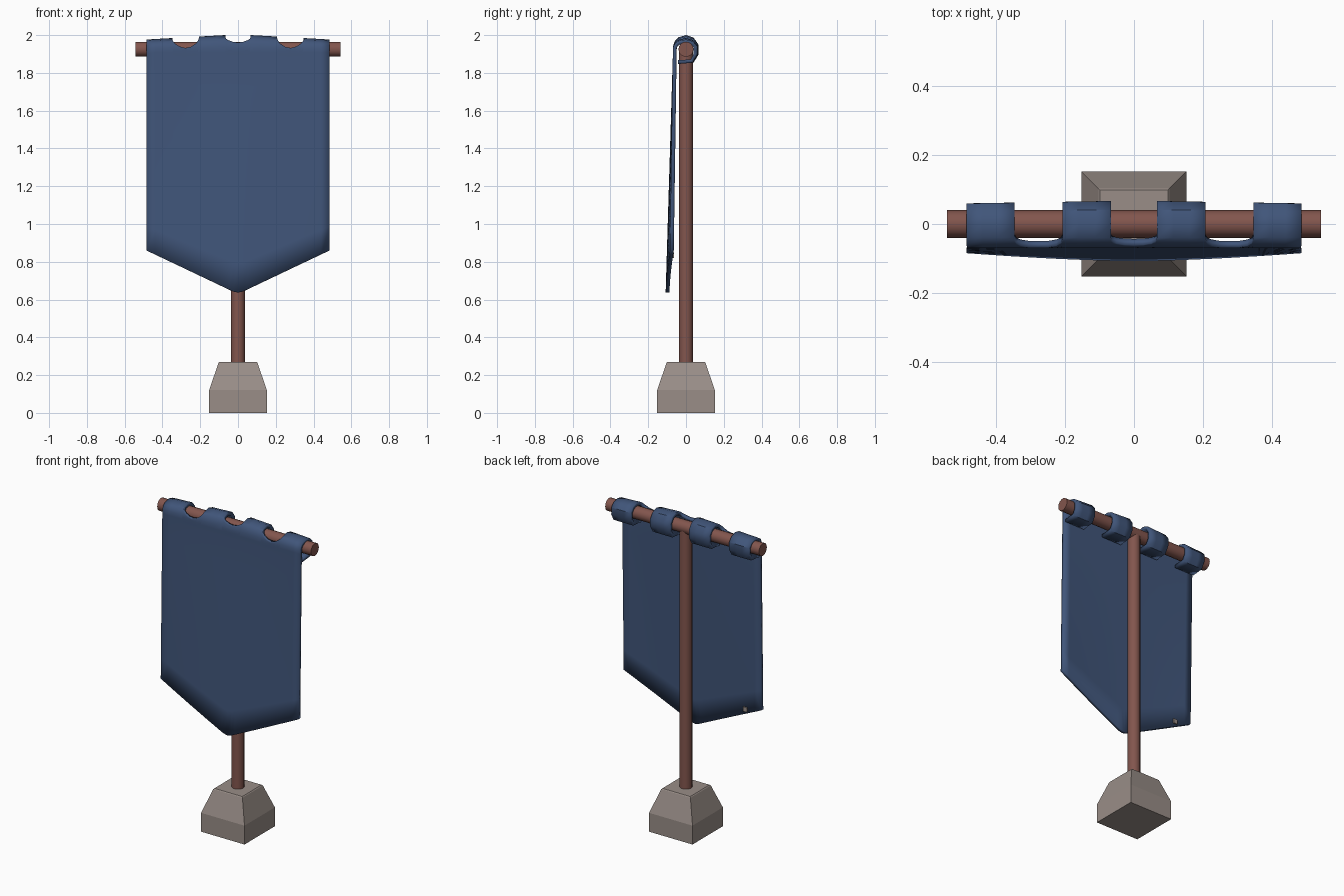
import bpy, bmesh, math

if "Cube" in bpy.data.objects:
    bpy.data.objects.remove(bpy.data.objects["Cube"])

def material(name, rgb):
    m = bpy.data.materials.new(name)
    m.diffuse_color = (*rgb, 1)
    m.use_nodes = True
    m.node_tree.nodes["Principled BSDF"].inputs["Base Color"].default_value = m.diffuse_color
    return m

WOOD = material("reddish wood", (0.225, 0.092, 0.075))
CLOTH = material("navy cloth", (0.052, 0.092, 0.195))
STONE = material("warm grey stone", (0.32, 0.27, 0.245))

def finish(ob, mat, angle=None):
    ob.data.materials.append(mat)
    if angle:
        bpy.ops.object.select_all(action='DESELECT')
        ob.select_set(True)
        bpy.context.view_layer.objects.active = ob
        bpy.ops.object.shade_smooth_by_angle(angle=math.radians(angle))

def mesh_object(name, verts, faces):
    me = bpy.data.meshes.new(name)
    me.from_pydata(verts, [], faces)
    bm = bmesh.new()
    bm.from_mesh(me)
    bmesh.ops.recalc_face_normals(bm, faces=bm.faces)
    bm.to_mesh(me)
    bm.free()
    ob = bpy.data.objects.new(name, me)
    bpy.context.collection.objects.link(ob)
    return ob

def rod(name, radius, length, loc, rot=(0, 0, 0)):
    bpy.ops.mesh.primitive_cylinder_add(vertices=14, radius=radius, depth=length, location=loc, rotation=rot)
    ob = bpy.context.object
    ob.name = name
    finish(ob, WOOD, 40)

# Stone base: square rings, tapered above the plinth
verts, faces = [], []
for half, z in ((0.153, 0), (0.153, 0.12), (0.103, 0.265), (0.098, 0.27)):
    verts += [(sx * half, sy * half, z) for sx, sy in ((-1, -1), (1, -1), (1, 1), (-1, 1))]
for r in range(3):
    for i in range(4):
        j = (i + 1) % 4
        faces.append((r*4 + i, r*4 + j, r*4 + 4 + j, r*4 + 4 + i))
faces += [(3, 2, 1, 0), (12, 13, 14, 15)]
finish(mesh_object("stone_base", verts, faces), STONE)

# Upright pole and crossbar
rod("pole", 0.037, 1.67, (0, 0, 1.085))
rod("crossbar", 0.04, 1.084, (0, 0, 1.925), (0, math.pi / 2, 0))

# Banner cloth: columns across x, pointed hem, scalloped top, loops over the bar
FRONT = [(-0.06, 1.88), (-0.06, 1.935), (-0.05, 1.965), (-0.035, 1.98)]
LOOP = [(0, 1.99), (0.035, 1.978), (0.057, 1.945), (0.057, 1.9), (0.035, 1.863), (-0.042, 1.857)]
W = 0.485

def along(t):
    i = min(int(t), 2)
    f = t - i
    return tuple(a + (b - a) * f for a, b in zip(FRONT[i], FRONT[i + 1]))

def place(x, y, z):
    # outer loops are a little tighter than the inner ones
    k = max(0, (abs(x) - 0.07) / (W - 0.07))
    if z > 1.925:
        z = 1.925 + (z - 1.925) * (1 - 0.36 * k)
    if y > 0:
        y *= 1 - 0.12 * k
    return (x, y, z)

columns = []          # (x, top limit along FRONT, is the next strip a loop)
edges = [-W, -0.347, -0.207, -0.067, 0.067, 0.207, 0.347, W]
for n in range(7):
    a, b = edges[n], edges[n + 1]
    if n % 2 == 0:
        columns += [(a + (b - a) * f, 3, True) for f in (0, 1/3, 2/3)]
    else:
        low = 1.75 if n == 3 else 0.95
        for u in (-1, -0.93, -0.75, -0.4, 0, 0.4, 0.75, 0.93):
            limit = 3 - (3 - low) * math.sqrt(1 - u * u)
            columns.append(((a + b) / 2 + u * (b - a) / 2, limit, False))
columns.append((W, 3, False))

verts, faces = [], []
ROWS, TOP = 8, 7
N = ROWS + TOP + len(LOOP)
for x, limit, _ in columns:
    hem = 0.86 - 0.23 * (1 - max(abs(x), 0.015) / W)
    for r in range(ROWS):
        z = hem + (1.88 - hem) * r / ROWS
        drop = (1.88 - z) / 1.25
        bulge = 1 - (x / W) ** 2
        verts.append((x, -0.06 - drop * (0.018 + 0.02 * bulge), z))
    for r in range(TOP):
        verts.append(place(x, *along(limit * r / (TOP - 1))))
    for p in LOOP:
        verts.append(place(x, *p))
for c in range(len(columns) - 1):
    rows = N - 1 if columns[c][2] else ROWS + TOP - 1
    for r in range(rows):
        i = c * N + r
        faces.append((i, i + N, i + N + 1, i + 1))
banner = mesh_object("banner_cloth", verts, faces)
bm = bmesh.new()
bm.from_mesh(banner.data)
bmesh.ops.delete(bm, geom=[v for v in bm.verts if not v.link_faces], context='VERTS')
bm.to_mesh(banner.data)
bm.free()
finish(banner, CLOTH, 35)
mod = banner.modifiers.new("thickness", 'SOLIDIFY')
mod.thickness = 0.02
mod.offset = 0

# Small grey tag on the back of the hem
bpy.ops.mesh.primitive_cube_add(size=1, location=(-0.37, -0.068, 0.835))
tag = bpy.context.object
tag.name = "hem_tag"
tag.scale = (0.028, 0.008, 0.028)
finish(tag, STONE)
